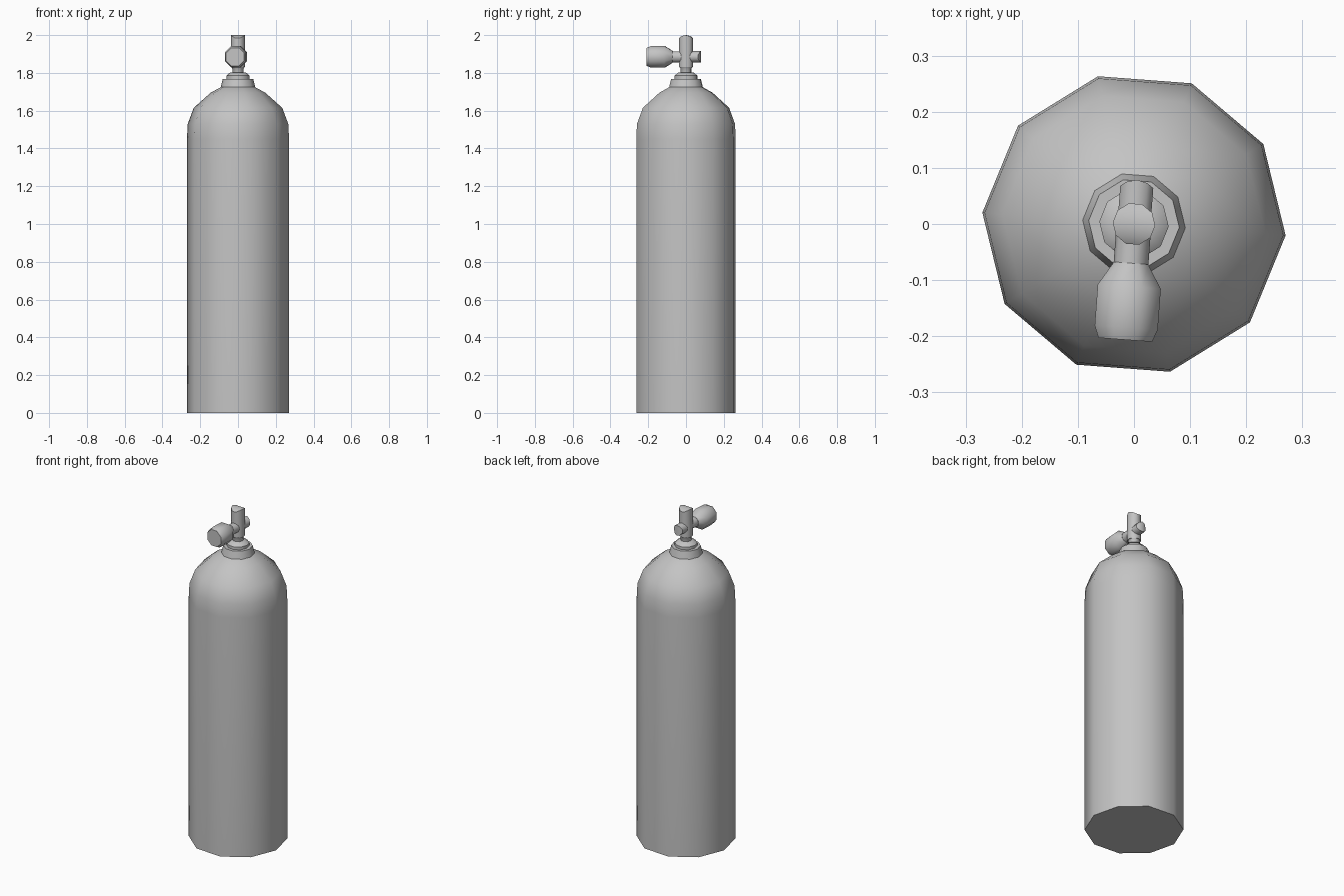
import bpy, bmesh, math
from mathutils import Matrix

cube = bpy.data.objects.get("Cube")
if cube:
    bpy.data.objects.remove(cube, do_unlink=True)

grey = bpy.data.materials.new("grey metal")
grey.use_nodes = True
colour = (0.55, 0.55, 0.55, 1)
grey.diffuse_color = colour
grey.node_tree.nodes["Principled BSDF"].inputs["Base Color"].default_value = colour

TURN = Matrix.Rotation(math.radians(-4.3), 4, "Z")
VALVE_Z = 1.885


def finish(name, bm, matrix):
    bmesh.ops.recalc_face_normals(bm, faces=bm.faces)
    mesh = bpy.data.meshes.new(name)
    bm.to_mesh(mesh)
    bm.free()
    mesh.materials.append(grey)
    mesh.transform(TURN @ matrix)
    obj = bpy.data.objects.new(name, mesh)
    bpy.context.collection.objects.link(obj)
    bpy.ops.object.select_all(action="DESELECT")
    obj.select_set(True)
    bpy.context.view_layer.objects.active = obj
    bpy.ops.object.shade_smooth_by_angle(angle=math.radians(46))


def rings(bm, profile, sides, offset=0.0):
    """Skin rings of (radius, height) along local z; returns them."""
    loops = []
    for r, z in profile:
        angles = [math.tau * (i + offset) / sides for i in range(sides)]
        loops.append([bm.verts.new((r * math.cos(a), r * math.sin(a), z)) for a in angles])
    for low, high in zip(loops, loops[1:]):
        for i in range(sides):
            j = (i + 1) % sides
            bm.faces.new((low[i], low[j], high[j], high[i]))
    return loops


def turned(name, profile, sides=10, offset=0.0, matrix=Matrix()):
    bm = bmesh.new()
    loops = rings(bm, profile, sides, offset)
    bm.faces.new(loops[0])
    bm.faces.new(loops[-1])
    finish(name, bm, matrix)


def arched_post(name, r, bottom, top, matrix=Matrix()):
    """Ten-sided post whose end is arched across local y."""
    bm = bmesh.new()
    low, high = rings(bm, [(r, bottom), (r, top)], 10)
    bm.faces.new(low)
    for v in high:
        v.co.z -= 0.45 * r * (v.co.y / r) ** 2
    # strips across the arch join vertices of equal y
    right = [high[i] for i in (-2, -1, 0, 1, 2)]
    left = [high[i] for i in (7, 6, 5, 4, 3)]
    for i in range(4):
        bm.faces.new((right[i], right[i + 1], left[i + 1], left[i]))
    finish(name, bm, matrix)


# Tank body with domed shoulder
turned("tank_body", [(0.271, 0), (0.271, 1.45), (0.267, 1.53), (0.235, 1.615),
                     (0.145, 1.695), (0.09, 1.725), (0.06, 1.735)])

# Neck collar and stepped ring under the valve
turned("neck_collar", [(0.094, 1.715), (0.081, 1.768)])
turned("neck_ring", [(0.062, 1.76), (0.062, 1.785), (0.042, 1.802)])
turned("valve_stem", [(0.029, 1.79), (0.029, 1.822), (0.037, 1.834)])

# Valve post and the outlet facing back
arched_post("valve_post", 0.038, 1.83, 2.0)
backward = Matrix.Translation((0, 0, VALVE_Z)) @ Matrix(
    ((0, 1, 0, 0), (0, 0, 1, 0), (1, 0, 0, 0), (0, 0, 0, 1)))
arched_post("valve_outlet", 0.031, 0, 0.079, backward)

# Hand knob facing front
forward = Matrix.Translation((0, 0, VALVE_Z)) @ Matrix.Rotation(math.pi / 2, 4, "X")
turned("knob_shaft", [(0.031, 0), (0.031, 0.075)], 10, 0.0, forward)
turned("valve_knob", [(0.033, 0.07), (0.061, 0.112), (0.061, 0.185), (0.052, 0.207)],
       8, 0.5, forward)
